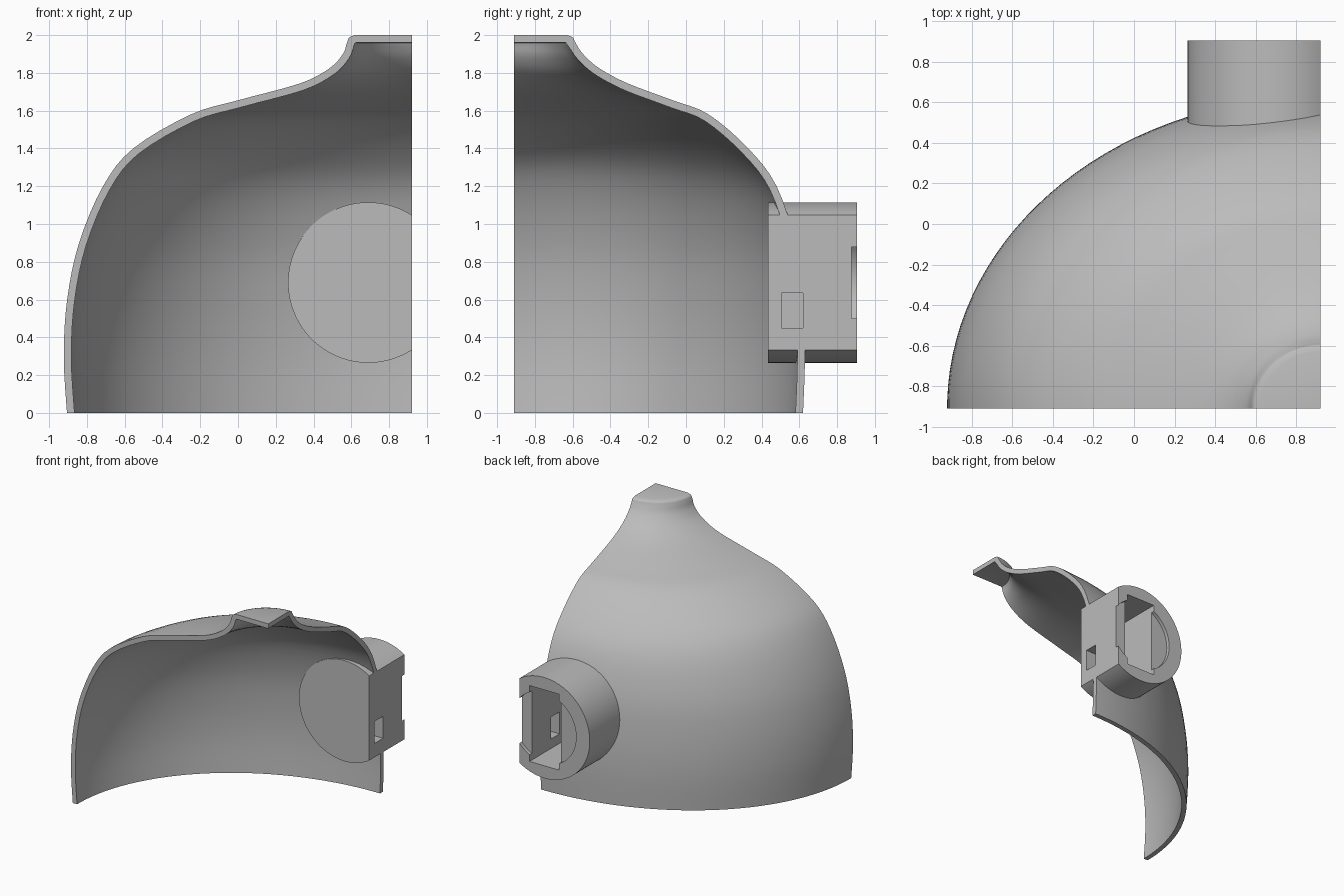
import bpy, bmesh, math
from mathutils import Matrix, Vector

cube = bpy.data.objects.get("Cube")
if cube:
    bpy.data.objects.remove(cube, do_unlink=True)

AXIS_X, AXIS_Y = 0.92, -0.91      # vertical axis of the dome
PORT_X, PORT_Z = 0.69, 0.69       # centre line of the round housing
SEGMENTS = 128
WALL = 0.04

grey = bpy.data.materials.new("plain_grey")
grey.use_nodes = True
COLOUR = (0.5, 0.5, 0.5, 1)
grey.diffuse_color = COLOUR
grey.node_tree.nodes["Principled BSDF"].inputs["Base Color"].default_value = COLOUR


def make_object(name, bm):
    mesh = bpy.data.meshes.new(name)
    bm.to_mesh(mesh)
    bm.free()
    obj = bpy.data.objects.new(name, mesh)
    bpy.context.collection.objects.link(obj)
    mesh.materials.append(grey)
    return obj


def cylinder(name, radius, y0, y1):
    bm = bmesh.new()
    place = Matrix.Translation((PORT_X, (y0 + y1) / 2, PORT_Z)) @ Matrix.Rotation(math.pi / 2, 4, 'X')
    bmesh.ops.create_cone(bm, cap_ends=True, segments=96, radius1=radius,
                          radius2=radius, depth=y1 - y0, matrix=place)
    return make_object(name, bm)


def box(name, low, high):
    low, high = Vector(low), Vector(high)
    bm = bmesh.new()
    place = Matrix.Translation((low + high) / 2) @ Matrix.Diagonal((high - low).to_4d())
    place[3][3] = 1
    bmesh.ops.create_cube(bm, size=1, matrix=place)
    return make_object(name, bm)


def bake(obj):
    graph = bpy.context.evaluated_depsgraph_get()
    mesh = bpy.data.meshes.new_from_object(obj.evaluated_get(graph))
    obj.modifiers.clear()
    obj.data = mesh


def subtract(obj, cutter):
    cutter.hide_render = True
    mod = obj.modifiers.new("cut", 'BOOLEAN')
    mod.operation = 'DIFFERENCE'
    mod.solver = 'EXACT'
    mod.object = cutter
    bake(obj)
    bpy.data.objects.remove(cutter, do_unlink=True)


def slice_off(obj, point, normal):
    """Remove everything on the normal side of a plane and cap the cut."""
    bm = bmesh.new()
    bm.from_mesh(obj.data)
    bmesh.ops.bisect_plane(bm, geom=bm.verts[:] + bm.edges[:] + bm.faces[:], dist=1e-5,
                           plane_co=point, plane_no=normal, clear_outer=True)
    bmesh.ops.holes_fill(bm, edges=[e for e in bm.edges if e.is_boundary], sides=0)
    bmesh.ops.recalc_face_normals(bm, faces=bm.faces)
    bm.to_mesh(obj.data)
    bm.free()


def smooth(obj):
    bpy.ops.object.select_all(action='DESELECT')
    obj.select_set(True)
    bpy.context.view_layer.objects.active = obj
    bpy.ops.object.shade_smooth_by_angle(angle=math.radians(30))


def spline(points, steps):
    pts = [Vector(p) for p in points]
    pts = [2 * pts[0] - pts[1]] + pts + [2 * pts[-1] - pts[-2]]
    out = []
    for a, b, c, d in zip(pts, pts[1:], pts[2:], pts[3:]):
        for k in range(steps):
            t = k / steps
            out.append(0.5 * (2 * b + (c - a) * t + (2 * a - 5 * b + 4 * c - d) * t ** 2
                              + (3 * b - a - 3 * c + d) * t ** 3))
    return out + [pts[-2]]


# Dome: height, radius along x, radius along y
PROFILE = [(-0.1, 1.815, 1.525), (0.0, 1.826, 1.53), (0.3, 1.843, 1.54), (0.6, 1.825, 1.527),
           (0.9, 1.762, 1.488), (1.2, 1.635, 1.39), (1.4, 1.475, 1.24), (1.58, 1.17, 1.03),
           (1.655, 0.92, 0.84), (1.745, 0.59, 0.60), (1.825, 0.435, 0.45),
           (1.9, 0.365, 0.365), (1.96, 0.343, 0.325), (1.988, 0.33, 0.31), (2.0, 0.30, 0.28)]

bm = bmesh.new()
rings = []
for z, rx, ry in spline(PROFILE, 4):
    ring = []
    for j in range(SEGMENTS):
        a = 2 * math.pi * (j + 0.5) / SEGMENTS
        ring.append(bm.verts.new((AXIS_X + rx * math.cos(a), AXIS_Y + ry * math.sin(a), z)))
    rings.append(ring)
for lower, upper in zip(rings, rings[1:]):
    for j in range(SEGMENTS):
        k = (j + 1) % SEGMENTS
        bm.faces.new((lower[j], lower[k], upper[k], upper[j]))
bm.faces.new(rings[-1])
dome = make_object("dome_shell", bm)
solid = dome.modifiers.new("wall", 'SOLIDIFY')
solid.thickness = WALL
solid.offset = -1
solid.use_even_offset = True
bake(dome)

# Opening for the housing, then trim to one quarter
subtract(dome, cylinder("port_cutter", 0.424, 0.436, 0.905))
slice_off(dome, (AXIS_X, 0, 0), (1, 0, 0))
slice_off(dome, (0, AXIS_Y, 0), (0, -1, 0))
slice_off(dome, (0, 0, 0), (0, 0, -1))
smooth(dome)

# Round housing with shallow recess, deep pocket and side window
housing = cylinder("round_housing", 0.425, 0.435, 0.905)
slice_off(housing, (AXIS_X, 0, 0), (1, 0, 0))
subtract(housing, cylinder("recess_cutter", 0.298, 0.875, 1.0))
subtract(housing, box("pocket_cutter", (0.553, 0.48, 0.37), (0.827, 1.0, 1.01)))
subtract(housing, box("window_cutter", (0.75, 0.505, 0.45), (1.0, 0.62, 0.635)))
smooth(housing)
